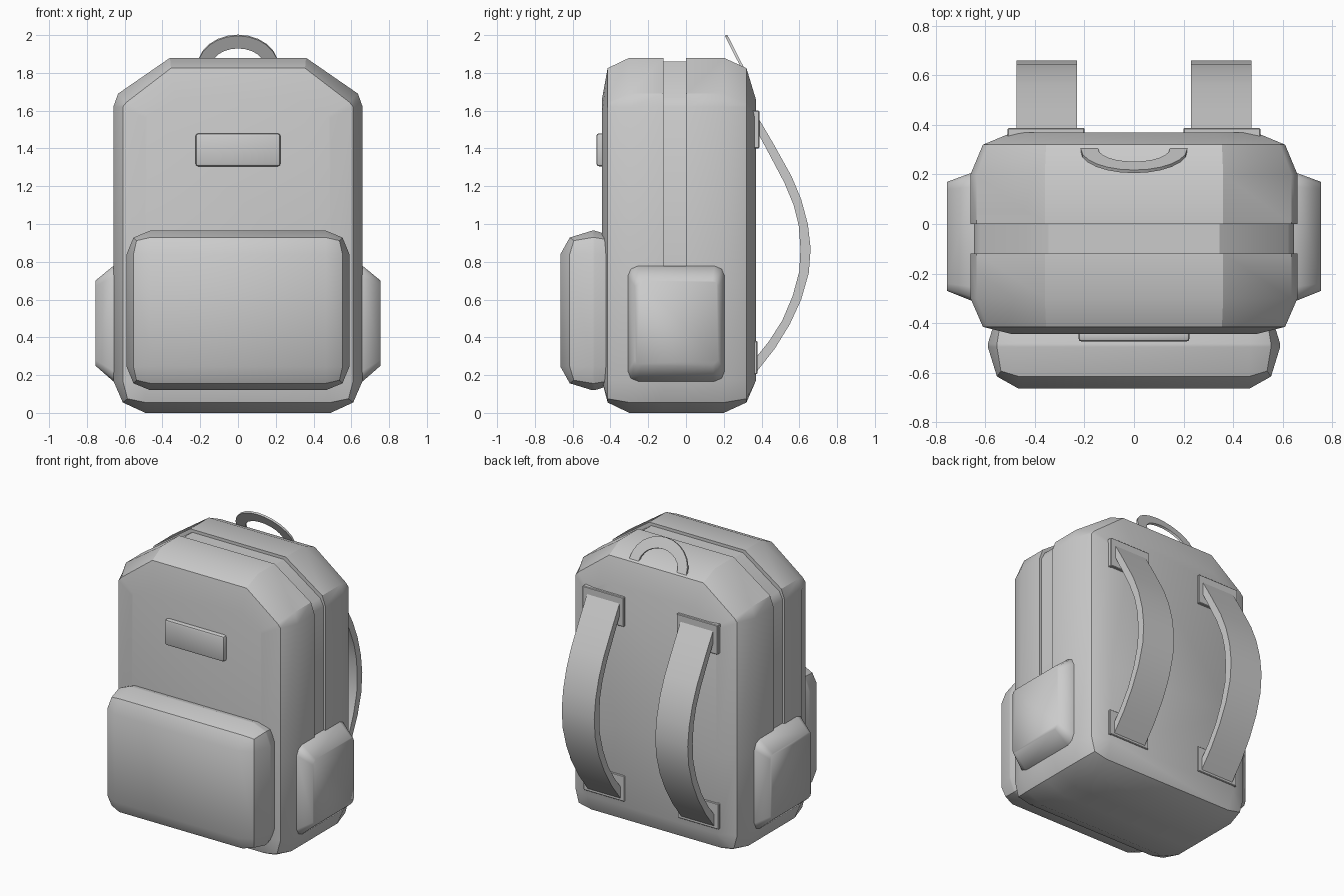
import bpy, bmesh, math
from mathutils import Vector, Matrix

if "Cube" in bpy.data.objects:
    bpy.data.objects.remove(bpy.data.objects["Cube"], do_unlink=True)


def finish(name, bm, angle=30):
    bmesh.ops.recalc_face_normals(bm, faces=bm.faces[:])
    mesh = bpy.data.meshes.new(name)
    bm.to_mesh(mesh)
    bm.free()
    obj = bpy.data.objects.new(name, mesh)
    bpy.context.collection.objects.link(obj)
    bpy.ops.object.select_all(action='DESELECT')
    obj.select_set(True)
    bpy.context.view_layer.objects.active = obj
    bpy.ops.object.shade_smooth_by_angle(angle=math.radians(angle))
    return obj


def box(name, lo, hi, bevel=0, segments=2, stretch_y=1):
    """Box between two corners; stretch_y makes the bevel deeper along y."""
    lo, hi = Vector(lo), Vector(hi)
    size = hi - lo
    size.y /= stretch_y
    bm = bmesh.new()
    bmesh.ops.create_cube(bm, size=1)
    bmesh.ops.scale(bm, vec=size, verts=bm.verts)
    if bevel:
        bmesh.ops.bevel(bm, geom=bm.edges[:], offset=bevel, segments=segments,
                        profile=0.5, affect='EDGES', clamp_overlap=True)
    bmesh.ops.scale(bm, vec=(1, stretch_y, 1), verts=bm.verts)
    bmesh.ops.translate(bm, vec=(lo + hi) / 2, verts=bm.verts)
    return finish(name, bm)


def loft(rings):
    """Bridge closed rings of equal length and cap both ends."""
    bm = bmesh.new()
    rows = [[bm.verts.new(p) for p in ring] for ring in rings]
    n = len(rows[0])
    for a, b in zip(rows, rows[1:]):
        for i in range(n):
            j = (i + 1) % n
            bm.faces.new((a[i], a[j], b[j], b[i]))
    bm.faces.new(rows[0])
    bm.faces.new(rows[-1])
    return bm


# Main body: rounded outline lofted from front to back
outer = [(.49, 0), (.61, .055), (.66, .17), (.66, .7), (.66, 1.62), (.635, 1.69), (.36, 1.88)]
middle = [(.49, .055), (.585, .075), (.61, .17), (.61, .7), (.61, 1.62), (.59, 1.645), (.355, 1.825)]
inner = [(.49, .17), (.49, .17), (.49, .17), (.49, .7), (.49, 1.56), (.48, 1.575), (.33, 1.66)]


def ring(half, y):
    return [(x, y, z) for x, z in half] + [(-x, y, z) for x, z in reversed(half)]


body = loft([ring(inner, -.445), ring(middle, -.415), ring(outer, -.3),
             ring(outer, -.12), ring(outer, 0),
             ring(outer, .2), ring(middle, .32), ring(inner, .37)])
bmesh.ops.remove_doubles(body, verts=body.verts[:], dist=.0005)

# Zip channel sunk into the band over the top
band = [f for f in body.faces
        if -.12 < f.calc_center_median().y < 0
        and min(v.co.z for v in f.verts) > .6
        and max(abs(v.co.y + .06) for v in f.verts) < .07]
result = bmesh.ops.extrude_face_region(body, geom=band)
for v in (g for g in result["geom"] if isinstance(g, bmesh.types.BMVert)):
    v.co.x -= math.copysign(.015, v.co.x)
    if v.co.z > 1.65:
        v.co.z -= .02
old = [f for f in band if f.is_valid]
if old:
    bmesh.ops.delete(body, geom=old, context='FACES')
finish("body", body)

# Front pocket and label patch
box("front_pocket", (-.59, -.665, .12), (.59, -.315, .965), .125, 2, 1.35)
box("label_patch", (-.225, -.475, 1.305), (.225, -.42, 1.48), .015)


# Side pockets: tapered pads with rounded corners
def rounded_rect(x, y0, y1, z0, z1, r):
    pts = []
    corners = [(y1 - r, z1 - r), (y0 + r, z1 - r), (y0 + r, z0 + r), (y1 - r, z0 + r)]
    for k, (cy, cz) in enumerate(corners):
        for step in range(3):
            a = math.radians(90 * k + 45 * step)
            pts.append((x, cy + r * math.cos(a), cz + r * math.sin(a)))
    return pts


for side, s in (("left", 1), ("right", -1)):
    pocket = loft([rounded_rect(s * .6, -.31, .205, .165, .78, .055),
                   rounded_rect(s * .66, -.308, .205, .167, .778, .055),
                   rounded_rect(s * .755, -.27, .17, .25, .7, .03)])
    finish(side + "_side_pocket", pocket, 65)

# Shoulder straps with anchor pads
strap_out = [(.36, 1.6), (.46, 1.43), (.56, 1.25), (.61, 1.13), (.645, 1.0), (.66, .87),
             (.65, .74), (.61, .6), (.55, .47), (.47, .34), (.36, .2)]
strap_in = [(.36, .28), (.44, .38), (.51, .49), (.565, .62), (.6, .75), (.606, .87),
            (.597, .99), (.57, 1.1), (.52, 1.22), (.43, 1.39), (.36, 1.52)]
for side, s in (("left", 1), ("right", -1)):
    strap = loft([[(s * x, y, z) for y, z in strap_out + strap_in] for x in (.23, .475)])
    finish(side + "_strap", strap)
    x0, x1 = sorted((s * .2, s * .51))
    box(side + "_upper_anchor", (x0, .34, 1.4), (x1, .388, 1.6), .004, 1)
    box(side + "_lower_anchor", (x0, .34, .205), (x1, .378, .38), .004, 1)

# Carry handle: flat half ring leaning forward
steps = 12
arc = [math.pi * i / steps for i in range(steps + 1)]
profile = [(.215 * math.cos(a), .19 * math.sin(a)) for a in arc]
profile += [(.145 * math.cos(a), .115 * math.sin(a)) for a in reversed(arc)]
handle = loft([[(x, y, z) for x, z in profile] for y in (-.007, .007)])
tilt = Matrix.Translation((0, .298, 1.83)) @ Matrix.Rotation(math.radians(27), 4, 'X')
bmesh.ops.transform(handle, matrix=tilt, verts=handle.verts)
finish("carry_handle", handle)
